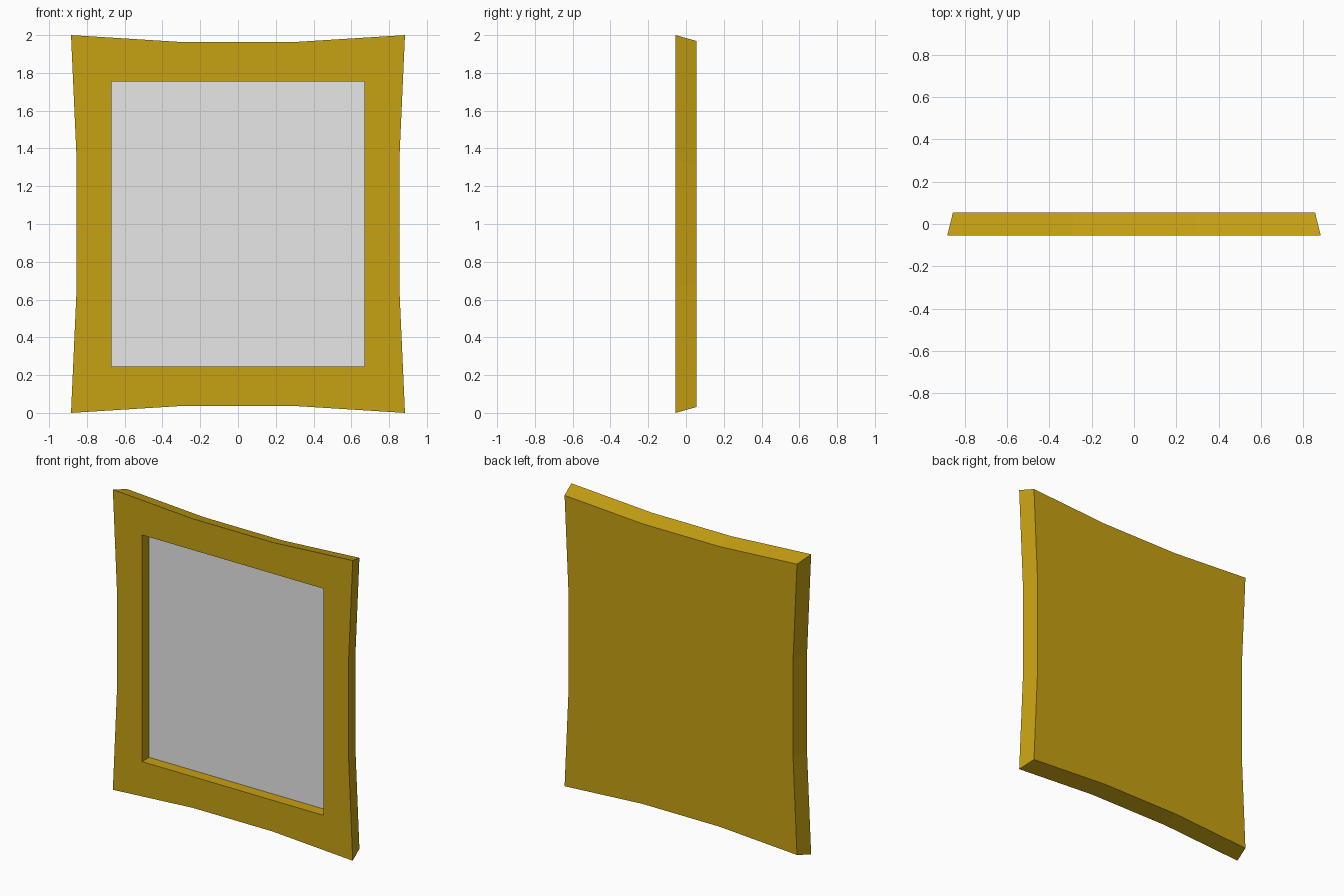
import bpy
import bmesh

HALF_DEPTH = 0.055
RECESS = 0.075
SHRINK = 0.969  # back outline relative to the front


def make_material(name, color):
    mat = bpy.data.materials.new(name)
    mat.use_nodes = True
    mat.diffuse_color = color
    mat.node_tree.nodes["Principled BSDF"].inputs["Base Color"].default_value = color
    return mat


def outline(half_w, half_h, bow_x=0.0, bow_z=0.0):
    """Rectangle with three segments per side, the middle ones bowed inward."""
    w, h = half_w, half_h
    mx, mz = w / 3, h / 3
    return [(-w, -h), (-mx, bow_z - h), (mx, bow_z - h),
            (w, -h), (w - bow_x, -mz), (w - bow_x, mz),
            (w, h), (mx, h - bow_z), (-mx, h - bow_z),
            (-w, h), (bow_x - w, mz), (bow_x - w, -mz)]


def add_ring(bm, points, y):
    return [bm.verts.new((x, y, z + 1)) for x, z in points]


def bridge(bm, a, b):
    for i in range(len(a)):
        j = (i + 1) % len(a)
        bm.faces.new((a[i], a[j], b[j], b[i]))


def add_object(name, bm, mat):
    mesh = bpy.data.meshes.new(name)
    bm.to_mesh(mesh)
    bm.free()
    mesh.materials.append(mat)
    obj = bpy.data.objects.new(name, mesh)
    bpy.context.collection.objects.link(obj)
    return obj


cube = bpy.data.objects.get("Cube")
if cube:
    bpy.data.objects.remove(cube, do_unlink=True)

gold = make_material("frame_gold", (0.565, 0.355, 0.006, 1))
grey = make_material("panel_grey", (0.8, 0.8, 0.8, 1))

outer = outline(0.884, 1.0, 0.03, 0.037)
opening = outline(0.669, 0.755)
floor_y = RECESS - HALF_DEPTH

# Frame: closed back, sloping rim, front border and recess walls
bm = bmesh.new()
back = add_ring(bm, [(x * SHRINK, z * SHRINK) for x, z in outer], HALF_DEPTH)
front = add_ring(bm, outer, -HALF_DEPTH)
lip = add_ring(bm, opening, -HALF_DEPTH)
inner = add_ring(bm, opening, floor_y)
bm.faces.new(reversed(back))
bridge(bm, back, front)
bridge(bm, front, lip)
bridge(bm, lip, inner)
# Make all faces point outward from the solid
for face in bm.faces:
    face.normal_update()
if bm.faces[:][0].normal.y < 0:
    bmesh.ops.reverse_faces(bm, faces=bm.faces[:1])
bmesh.ops.recalc_face_normals(bm, faces=bm.faces[:])
bm.faces.ensure_lookup_table()
if bm.faces[0].normal.y < 0:
    bmesh.ops.reverse_faces(bm, faces=bm.faces[:])
add_object("frame", bm, gold)

# Panel: flat sheet at the bottom of the recess, facing the front
bm = bmesh.new()
bm.faces.new(add_ring(bm, opening, floor_y))
add_object("panel", bm, grey)
